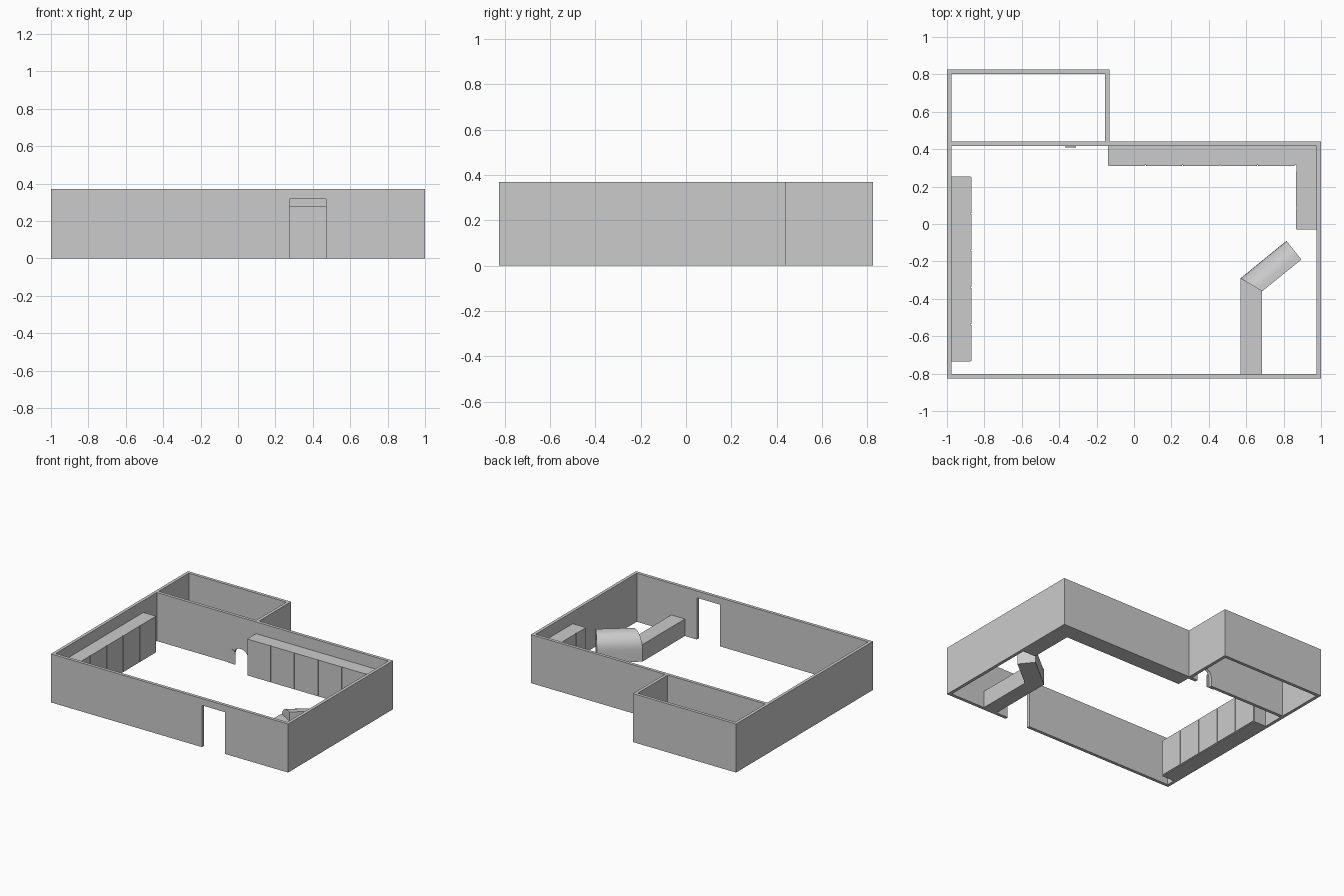
import bpy, bmesh, math
from mathutils import Vector

if "Cube" in bpy.data.objects:
    bpy.data.objects.remove(bpy.data.objects["Cube"])

grey = bpy.data.materials.new("light grey")
grey.diffuse_color = (0.6, 0.6, 0.6, 1)
grey.use_nodes = True
grey.node_tree.nodes["Principled BSDF"].inputs["Base Color"].default_value = grey.diffuse_color


def prism(name, points, offset):
    """Extrude a flat 3D polygon by an offset vector."""
    bm = bmesh.new()
    face = bm.faces.new([bm.verts.new(p) for p in points])
    ext = bmesh.ops.extrude_face_region(bm, geom=[face], use_keep_orig=True)
    verts = [g for g in ext["geom"] if isinstance(g, bmesh.types.BMVert)]
    bmesh.ops.translate(bm, verts=verts, vec=Vector(offset))
    bmesh.ops.recalc_face_normals(bm, faces=bm.faces)
    me = bpy.data.meshes.new(name)
    bm.to_mesh(me)
    bm.free()
    me.materials.append(grey)
    ob = bpy.data.objects.new(name, me)
    bpy.context.collection.objects.link(ob)
    return ob


def box(name, x0, x1, y0, y1, z0, z1):
    return prism(name, [(x0, y0, z0), (x1, y0, z0), (x1, y1, z0), (x0, y1, z0)],
                 (0, 0, z1 - z0))


def arch(x0, x1, h, n=8):
    """Round-topped outline in x, z from left foot to right foot."""
    r, c = (x1 - x0) / 2, (x0 + x1) / 2
    arc = [(c - r * math.cos(math.pi * i / n), h - r + r * math.sin(math.pi * i / n))
           for i in range(n + 1)]
    return [(x0, 0)] + arc + [(x1, 0)]


H, T = 0.37, 0.024
BACK, MID, FRONT = 0.825, 0.44, -0.825
IN = 1 - T


def cut_wall(name, x0, x1, y, notch):
    """Wall along x with an opening cut up from the floor."""
    pts = [(x0, 0)] + notch + [(x1, 0), (x1, H), (x0, H)]
    return prism(name, [(x, y, z) for x, z in pts], (0, T, 0))


# Walls of the main room and the back room
cut_wall("front_wall", -1, 1, FRONT,
         [(0.275, 0), (0.275, 0.318), (0.47, 0.318), (0.47, 0)])
cut_wall("middle_wall", -IN, 1, MID - T, arch(-0.33, -0.205, 0.13))
box("left_wall", -1, -IN, FRONT + T, BACK, 0, H)
box("right_wall", IN, 1, FRONT + T, MID - T, 0, H)
box("back_room_end_wall", -IN, -0.13, BACK - T, BACK, 0, H)
box("back_room_side_wall", -0.13 - T, -0.13, MID, BACK - T, 0, H)

# Small open hatch beside the hole in the middle wall
prism("hatch", [(x, MID - T - 0.006, z) for x, z in arch(-0.37, -0.31, 0.11)],
      (0, 0.005, 0))

# Cabinets: bodies with thin door panels
CH, P, G = 0.28, 0.005, 0.003
box("back_cabinet", -0.14, IN, 0.31 + P, MID - T, 0, CH)
box("right_cabinet", 0.865 + P, IN, -0.03, 0.31 + P, 0, CH)
box("left_cabinet", -IN, -0.87 - P, -0.735, 0.255, 0, CH)
for i in range(5):
    a = -0.14 + 0.2 * i
    box(f"back_door_{i}", a + G, a + 0.2 - G, 0.31, 0.31 + P, 0.006, CH)
    b = -0.735 + 0.198 * i
    box(f"left_door_{i}", -0.87 - P, -0.87, b + G, b + 0.198 - G, 0.006, CH)
for i, (a, b) in enumerate([(-0.03, 0.085), (0.085, 0.285)]):
    box(f"right_door_{i}", 0.865, 0.865 + P, a + G, b - G, 0.006, CH)

# Low straight counter, mitred at its far end
prism("low_counter", [(0.57, FRONT + T, 0), (0.685, FRONT + T, 0),
                      (0.685, -0.36, 0), (0.57, -0.29, 0)], (0, 0, 0.13))

# Angled display case with a curved front, lofted from the mitre to the far end
profile = [(0, 0), (0, 0.09)]
for i in range(1, 8):
    t = math.pi / 2 * i / 7
    profile.append((0.75 * (1 - math.cos(t)), 0.09 + 0.11 * math.sin(t)))
profile += [(1, 0.2), (1, 0)]
bm = bmesh.new()
rings = []
for a, b in [((0.57, -0.29), (0.685, -0.36)), ((0.815, -0.09), (0.895, -0.19))]:
    a, b = Vector(a), Vector(b)
    rings.append([bm.verts.new((*a.lerp(b, s), z)) for s, z in profile])
n = len(profile)
for i in range(n):
    j = (i + 1) % n
    bm.faces.new([rings[0][i], rings[0][j], rings[1][j], rings[1][i]])
for r in rings:
    bm.faces.new(r)
bmesh.ops.recalc_face_normals(bm, faces=bm.faces)
me = bpy.data.meshes.new("display_case")
bm.to_mesh(me)
bm.free()
me.materials.append(grey)
case = bpy.data.objects.new("display_case", me)
bpy.context.collection.objects.link(case)
bpy.context.view_layer.objects.active = case
case.select_set(True)
bpy.ops.object.shade_smooth_by_angle(angle=math.radians(30))
